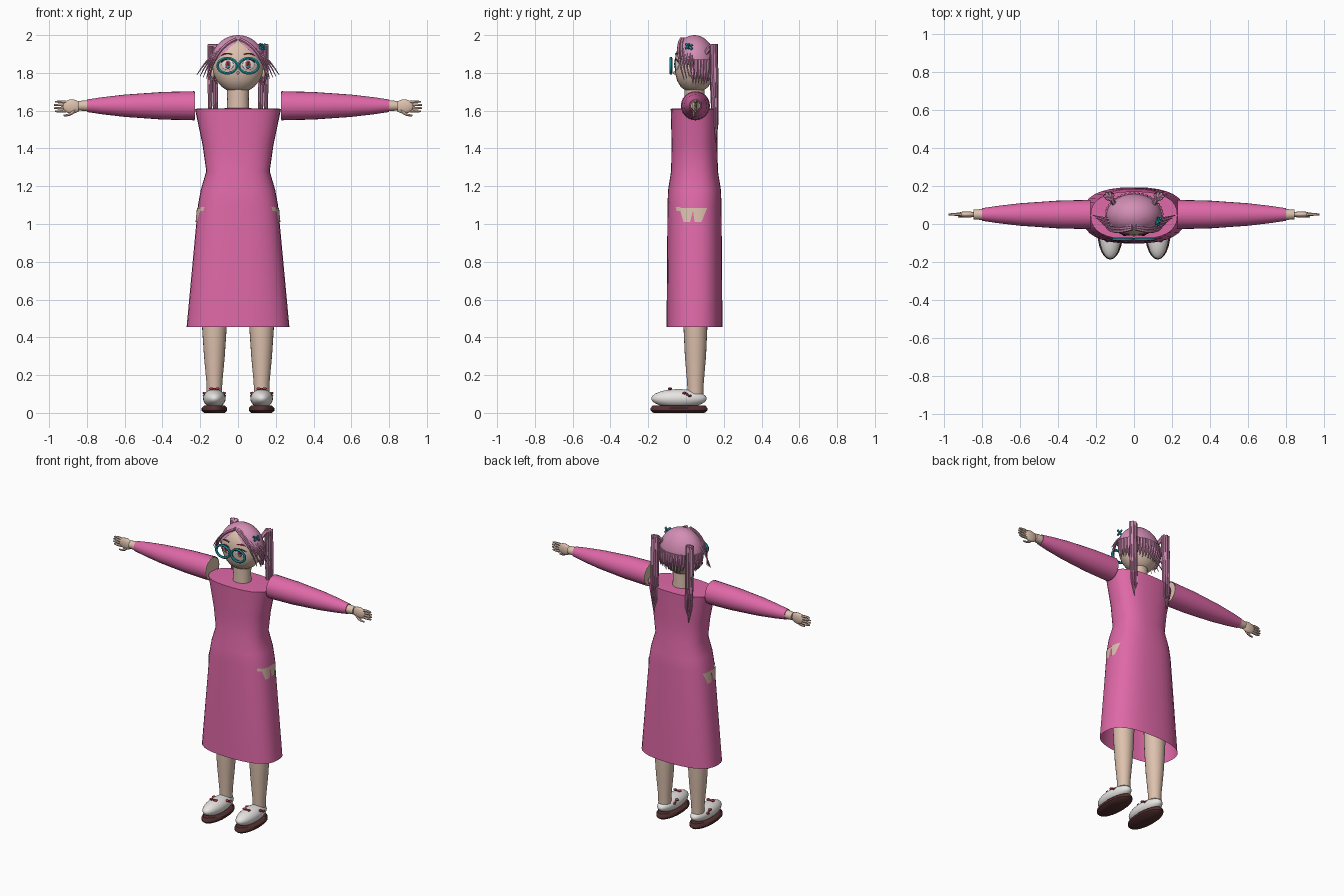
import bpy, bmesh, math, random
from mathutils import Vector

random.seed(4)
cube = bpy.data.objects.get("Cube")
if cube:
    bpy.data.objects.remove(cube, do_unlink=True)


def material(name, *rgb):
    m = bpy.data.materials.new(name)
    m.use_nodes = True
    m.diffuse_color = (*rgb, 1)
    m.node_tree.nodes["Principled BSDF"].inputs["Base Color"].default_value = (*rgb, 1)
    return m


SKIN = material("skin", .72, .53, .42)
PINK = material("dress pink", .74, .14, .39)
HAIR = material("hair pink", .65, .27, .46)
WHITE = material("shoe white", .8, .78, .76)
SOLE = material("dark brown", .09, .03, .03)
TEAL = material("teal", .02, .36, .44)
RED = material("dark red", .38, .04, .06)
CY = .045  # depth of the body axis


def finish(ob, mat):
    ob.data.materials.clear()
    ob.data.materials.append(mat)
    bpy.ops.object.select_all(action="DESELECT")
    ob.select_set(True)
    bpy.context.view_layer.objects.active = ob
    bpy.ops.object.shade_smooth_by_angle(angle=math.radians(45))
    return ob


def from_bmesh(name, bm, mat):
    bmesh.ops.recalc_face_normals(bm, faces=bm.faces)
    me = bpy.data.meshes.new(name)
    bm.to_mesh(me)
    bm.free()
    ob = bpy.data.objects.new(name, me)
    bpy.context.collection.objects.link(ob)
    return finish(ob, mat)


def loft(name, rings, mat, axis="z", center=(0, CY), side=1, power=2, caps=(True, True), n=24):
    """Skin rings of (position, half width, half depth) along an axis."""
    bm, loops = bmesh.new(), []
    for t, a, b in rings:
        loop = []
        for i in range(n):
            c, s = math.cos(math.tau * i / n), math.sin(math.tau * i / n)
            u = center[0] + a * math.copysign(abs(c) ** (2 / power), c)
            v = center[1] + b * math.copysign(abs(s) ** (2 / power), s)
            loop.append(bm.verts.new((side * u, v, t) if axis == "z" else (side * t, u, v)))
        loops.append(loop)
    for lo, hi in zip(loops, loops[1:]):
        for i in range(n):
            bm.faces.new((lo[i], lo[(i + 1) % n], hi[(i + 1) % n], hi[i]))
    for cap, loop in zip(caps, (loops[0], loops[-1])):
        if cap:
            bm.faces.new(loop)
    return from_bmesh(name, bm, mat)


def ball(name, loc, half, mat, rot=(0, 0, 0), seg=24):
    bpy.ops.mesh.primitive_uv_sphere_add(segments=seg, ring_count=seg // 2, location=loc, rotation=rot)
    ob = bpy.context.object
    ob.name, ob.scale = name, half
    return finish(ob, mat)


def strands(name, paths, depth, mat, taper=(1, 1), cyclic=False):
    """One mesh of round strands, each following its own path."""
    cu = bpy.data.curves.new(name, "CURVE")
    cu.dimensions, cu.bevel_depth, cu.bevel_resolution = "3D", depth, 1
    cu.use_fill_caps = True
    for path in paths:
        sp = cu.splines.new("POLY")
        sp.points.add(len(path) - 1)
        sp.use_cyclic_u = cyclic
        for i, (pt, co) in enumerate(zip(sp.points, path)):
            f = i / (len(path) - 1)
            pt.co = (*co, 1)
            pt.radius = taper[0] + (taper[1] - taper[0]) * f ** 2
    ob = bpy.data.objects.new(name, cu)
    bpy.context.collection.objects.link(ob)
    bpy.ops.object.select_all(action="DESELECT")
    ob.select_set(True)
    bpy.context.view_layer.objects.active = ob
    bpy.ops.object.convert(target="MESH")
    return finish(bpy.context.object, mat)


def bend(a, b, c, n=8):
    """Quadratic curve through control points a, b, c."""
    a, b, c = Vector(a), Vector(b), Vector(c)
    return [a.lerp(b, i / n).lerp(b.lerp(c, i / n), i / n) for i in range(n + 1)]


# Dress: open hem, closed shoulders
POWER = 2.5
DRESS = [(.455, .272, .148), (1.1, .212, .143), (1.18, .197, .14), (1.28, .168, .124),
         (1.42, .188, .121), (1.61, .228, .126), (1.613, .06, .05)]
loft("dress", DRESS, PINK, power=POWER, caps=(False, True), n=32)
loft("neck", [(1.58, .06, .055), (1.66, .057, .052), (1.76, .06, .055)], SKIN)


def dress_x(y, z):
    for (z0, a0, b0), (z1, a1, b1) in zip(DRESS, DRESS[1:]):
        if z0 <= z <= z1:
            f = (z - z0) / (z1 - z0)
            a, b = a0 + (a1 - a0) * f, b0 + (b1 - b0) * f
            return a * (1 - abs((y - CY) / b) ** POWER) ** (1 / POWER)


# Hip openings: thin skin plates of (top from, top to, bottom from, bottom to, low, high)
PATCHES = [(-.035, .04, -.012, .022, 1.01, 1.085), (.036, .112, .045, .082, 1.01, 1.085),
           (-.055, -.03, -.05, -.03, 1.07, 1.09)]


def hip_opening(side):
    bm = bmesh.new()
    for t0, t1, b0, b1, low, high in PATCHES:
        grid = []
        for j in range(4):
            f = j / 3
            z, y0, y1 = low + (high - low) * f, b0 + (t0 - b0) * f, b1 + (t1 - b1) * f
            ys = [y0 + (y1 - y0) * i / 6 for i in range(7)]
            grid.append([bm.verts.new((side * (dress_x(y, z) + .004), y, z)) for y in ys])
        for r0, r1 in zip(grid, grid[1:]):
            for i in range(6):
                bm.faces.new((r0[i], r0[i + 1], r1[i + 1], r1[i]))
    from_bmesh("hip_opening", bm, SKIN)


# Head and hair cap with a centre parting
HEAD = Vector((0, CY, 1.845))
loft("head", [(1.694, .02, .02), (1.703, .05, .043), (1.725, .085, .072), (1.76, .115, .093),
              (1.80, .133, .103), (1.85, .139, .106), (1.9, .13, .1), (1.95, .1, .08),
              (1.98, .05, .04)], SKIN)
bm = bmesh.new()
bmesh.ops.create_uvsphere(bm, u_segments=40, v_segments=24, radius=1)
for v in bm.verts:
    v.co = Vector((v.co.x * .147, v.co.y * .114, v.co.z * .155)) + HEAD
for co, no in (((0, 0, 1.975), (.95, 0, 1)), ((0, 0, 1.975), (-.95, 0, 1)),
               ((0, .025, 0), (0, 1, 0)), ((0, 0, 1.785), (0, 0, 1))):
    bmesh.ops.bisect_plane(bm, geom=bm.verts[:] + bm.edges[:] + bm.faces[:], plane_co=co, plane_no=no)
cut = []
for f in bm.faces:
    c = f.calc_center_median()
    if c.z < 1.785 or (c.y < .025 and c.z < 1.975 - .95 * abs(c.x)):
        cut.append(f)
bmesh.ops.delete(bm, geom=cut, context="FACES")
from_bmesh("hair_cap", bm, HAIR)

# Fringe of pointed strands round the back of the cap
fringe = []
for i in range(23):
    a = math.radians(-5 + 190 * i / 22)
    c, s = math.cos(a), math.sin(a)
    fringe.append(bend((.143 * c, CY + .11 * s, 1.87), (.15 * c, CY + .118 * s, 1.8),
                       (.13 * c + .012, CY + .1 * s, 1.735 + .02 * random.random())))
strands("back_fringe", fringe, .011, HAIR, (1, .1))

# Face
strands("mouth", [bend((-.02, -.038, 1.768), (0, -.046, 1.759), (.02, -.038, 1.768))], .003, RED)
ball("nose", (0, -.06, 1.8), (.007, .008, .009), SKIN, seg=12)
for s in (-1, 1):
    tilt = (0, 0, s * math.radians(18))
    ball("eye", (s * .055, -.05, 1.843), (.033, .006, .028), WHITE, tilt)
    ball("iris", (s * .053, -.055, 1.843), (.016, .005, .023), RED, tilt, 16)
    ball("iris_glow", (s * .052, -.058, 1.833), (.009, .004, .009), TEAL, tilt, 12)
    ball("pupil", (s * .052, -.058, 1.847), (.007, .005, .011), SOLE, tilt, 12)
    strands("upper_lash", [bend((s * .022, -.057, 1.862), (s * .055, -.06, 1.886),
                                (s * .09, -.04, 1.857))], .003, SOLE)
    strands("eyebrow", [bend((s * .03, -.054, 1.898), (s * .06, -.053, 1.91),
                             (s * .095, -.028, 1.892))], .004, RED)
    ball("ear", (s * .134, .04, 1.8), (.012, .02, .03), SKIN, seg=12)
    ball("earring", (s * .145, .035, 1.795), (.006, .007, .01), RED, seg=8)
    ring = [(s * .057 + .051 * math.cos(k * math.tau / 32), -.08,
             1.838 + .04 * math.sin(k * math.tau / 32)) for k in range(32)]
    strands("glasses_rim", [ring], .008, TEAL, cyclic=True)

    # Front locks framing the face, flaring outward at the tips
    locks = [bend((s * .01, -.025 + .01 * k, 1.98), (s * .13, -.06 + .02 * k, 1.93),
                  (s * (.15 + .017 * k), -.01 + .014 * k, 1.765 + .006 * k)) for k in range(5)]
    strands("front_locks", locks, .013, HAIR, (.7, .15))
    # Twin tails of long tapering strands, looped at the top
    tails = []
    for k in range(7):
        a = math.tau * k / 7
        x, y = s * (.132 + .02 * math.cos(a)), .148 + .014 * math.sin(a)
        tails.append([(s * .1, .1, 1.9), (s * .118, .13, 1.94), (x, y, 1.945), (x, y, 1.8),
                      (x, y + .004, 1.65), (x - s * .004, y + .005, 1.53),
                      (s * .128, .158, 1.43 + .012 * k)])
    strands("twin_tail", tails, .0125, HAIR, (1, .15))

    # Arm, sleeve and hand
    loft("arm", [(.228, .073, .073), (.3, .055, .055), (.8, .029, .029), (.845, .025, .025)],
         SKIN, "x", (.05, 1.626), s)
    loft("sleeve", [(.23, .077, .077), (.4, .073, .073), (.6, .059, .059), (.72, .045, .045),
                    (.8, .033, .033)], PINK, "x", (.05, 1.626), s, caps=(False, True))
    ball("palm", (s * .88, .05, 1.622), (.05, .017, .038), SKIN, seg=16)
    fingers = [bend((s * .9, .05, 1.622 + .014 * k), (s * .945, .052, 1.622 + .019 * k),
                    (s * (.978 - .006 * abs(k)), .05, 1.622 + .016 * k)) for k in (-1.5, -.5, .5, 1.5)]
    fingers.append(bend((s * .86, .045, 1.61), (s * .88, .04, 1.572), (s * .925, .04, 1.575)))
    strands("fingers", fingers, .009, SKIN, (1, .5))

    # Leg and shoe
    hip_opening(s)
    loft("leg", [(.1, .04, .042), (.16, .042, .044), (.3, .055, .056), (.45, .065, .063),
                 (.75, .075, .07)], SKIN, center=(.125, .05), side=s)
    loft("shoe_sole", [(0, .055, .135), (.012, .068, .15), (.026, .068, .15), (.038, .055, .14)],
         SOLE, center=(.125, -.037), side=s)
    ball("shoe_upper", (s * .125, -.037, .076), (.06, .147, .05), WHITE)
    # Shoe bows: two loops and a knot, on the toe and on each side
    for x, y, z in ((0, -.085, .125), (.05, .005, .098), (-.05, .005, .098)):
        for d in (-1, 1):
            off = Vector((.016 * d, 0, .003)) if x == 0 else Vector((0, .014 * d, -.007 * d))
            ball("bow_loop", Vector((s * .125 + x, y, z)) + off, (.013, .011, .007), RED, seg=10)
        ball("bow_knot", (s * .125 + x, y, z), (.007, .007, .008), RED, seg=8)

# Hair clip: a crossed teal bow on the left side of the head
c = Vector((.128, .015, 1.94))
strands("hair_clip", [[c - d, c + d] for d in (Vector((.018, 0, .014)), Vector((.012, .016, -.014)),
                                               Vector((0, .02, .01)))], .007, TEAL)
